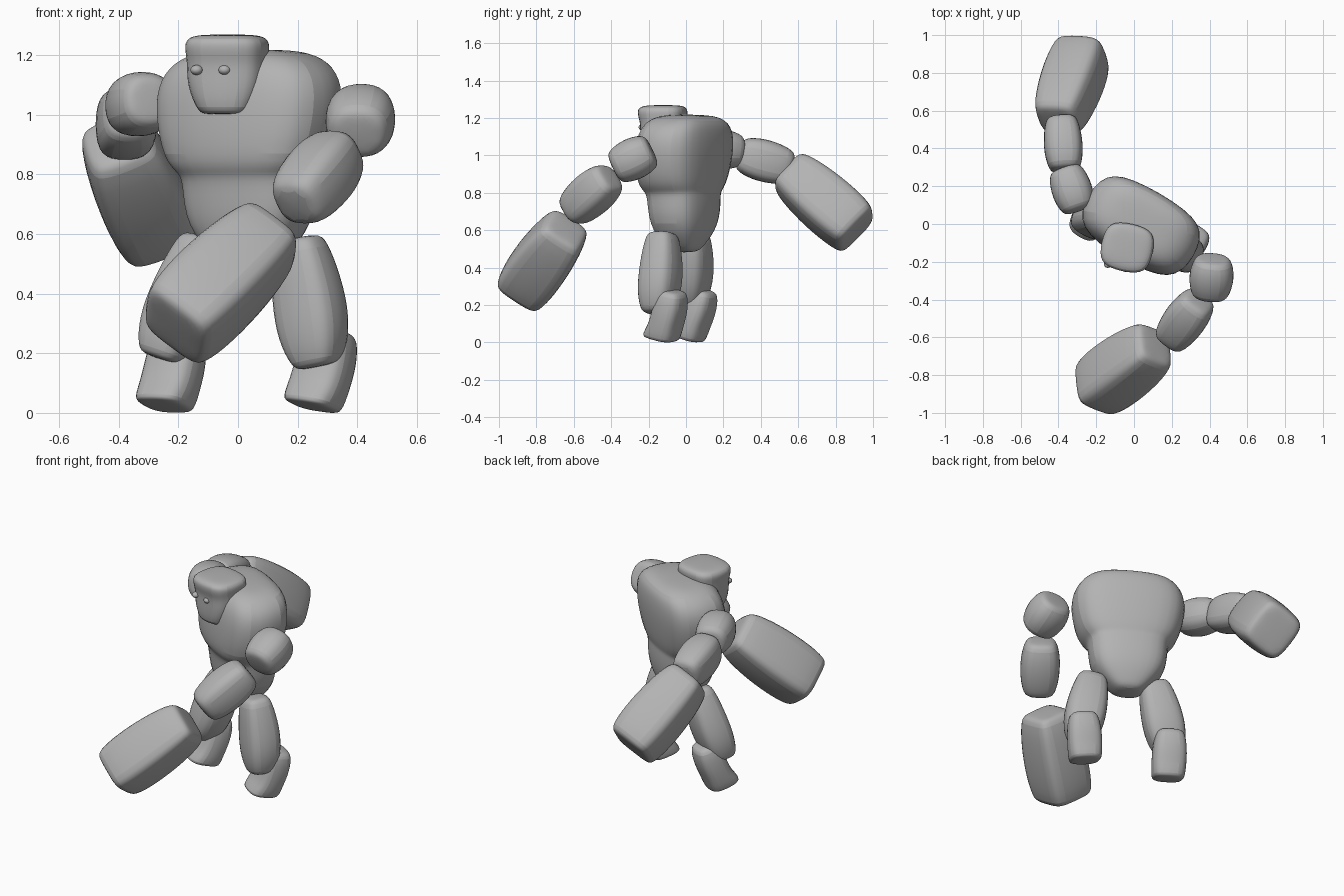
import bpy, bmesh
from mathutils import Vector

if "Cube" in bpy.data.objects:
    bpy.data.objects.remove(bpy.data.objects["Cube"])

stone = bpy.data.materials.new("grey stone")
stone.use_nodes = True
stone.diffuse_color = (0.45, 0.45, 0.45, 1)
stone.node_tree.nodes["Principled BSDF"].inputs["Base Color"].default_value = (0.45, 0.45, 0.45, 1)

BODY_FRONT = Vector((-0.5, -0.86, 0))
UP = Vector((0, 0, 1))


def finish(obj):
    obj.data.materials.append(stone)
    bpy.ops.object.select_all(action="DESELECT")
    obj.select_set(True)
    bpy.context.view_layer.objects.active = obj
    bpy.ops.object.shade_smooth_by_angle(angle=0.7)


def rock(name, start, end, half_w, half_d, front, profile, chamfer=0.6):
    """Loft chamfered rectangles along start-end; profile rows: t, width, depth, forward shift."""
    start, end = Vector(start), Vector(end)
    axis = (end - start).normalized()
    fwd = (front - axis * front.dot(axis)).normalized()
    side = axis.cross(fwd)
    k = chamfer
    outline = [(1, k), (k, 1), (-k, 1), (-1, k), (-1, -k), (-k, -1), (k, -1), (1, -k)]
    bm = bmesh.new()
    rings = []
    for t, w, d, shift in profile:
        c = start.lerp(end, t) + fwd * shift
        rings.append([bm.verts.new(c + side * u * w * half_w + fwd * v * d * half_d)
                      for u, v in outline])
    for a, b in zip(rings, rings[1:]):
        for i in range(8):
            j = (i + 1) % 8
            bm.faces.new((a[i], a[j], b[j], b[i]))
    bm.faces.new(rings[0])
    bm.faces.new(rings[-1])
    bmesh.ops.recalc_face_normals(bm, faces=bm.faces)
    mesh = bpy.data.meshes.new(name)
    bm.to_mesh(mesh)
    bm.free()
    obj = bpy.data.objects.new(name, mesh)
    bpy.context.collection.objects.link(obj)
    finish(obj)
    sub = obj.modifiers.new("rounding", "SUBSURF")
    sub.levels = sub.render_levels = 2
    return obj


BOULDER = [(0, .55, .55, 0), (.06, .85, .85, 0), (.45, 1.05, 1.05, 0), (.9, .88, .88, 0), (1, .6, .6, 0)]
FIST = [(0, .6, .6, 0), (.03, .85, .85, 0), (.35, 1.02, 1.02, 0), (.7, 1.06, 1.06, 0),
        (.97, .97, .97, 0), (1, .75, .75, 0)]
THIGH = [(0, .55, .5, 0), (.05, .8, .8, 0), (.45, 1.05, 1.02, 0), (.75, 1.03, 1.0, .01),
         (.97, .72, .75, .02), (1, .5, .5, .02)]
FOOT = [(0, .5, .5, 0), (.05, .85, .9, 0), (.4, 1, 1, 0), (.7, 1, .95, .01),
        (.96, .95, 1.15, .03), (1, .75, .9, .03)]

# Torso: broad hips, waist, overhanging chest and square shoulders
rock("torso", (0.04, -0.01, 0.48), (0.035, -0.01, 1.22), 0.3, 0.19, BODY_FRONT, [
    (0, .2, .35, 0), (.05, .37, .5, 0), (.2, .74, .8, 0), (.4, .76, .84, 0), (.44, .79, .87, .01),
    (.5, .97, 1, .015), (.72, 1.11, 1.06, 0), (.87, 1.07, 1.02, -.01), (.96, .84, .88, -.02),
    (1, .5, .5, -.02)])

# Head: narrow jaw, flat face, slight brow
face = Vector((-0.22, -0.97, 0))
rock("head", (-0.035, -0.12, 1.0), (-0.035, -0.12, 1.27), 0.135, 0.125, face, [
    (0, .55, .65, .01), (.05, .72, .85, .01), (.36, 1, .98, 0), (.62, 1, .96, 0),
    (.75, 1.02, 1.01, .005), (.86, 1.05, 1.05, .005), (.95, .98, 1, .005), (1, .7, .7, 0)])

# Eyes, half sunk in the face
side = face.cross(UP).normalized()
for name, s in (("right_eye", 1), ("left_eye", -1)):
    bpy.ops.mesh.primitive_uv_sphere_add(segments=16, ring_count=8, radius=0.021,
                                         location=Vector((-0.092, -0.222, 1.15)) + side * s * 0.048)
    eye = bpy.context.object
    eye.name = name
    eye.scale.z = 0.8
    finish(eye)

# Left arm reaching forward, fist rolled onto its edge
rock("left_upper_arm", (0.42, -0.18, 1.03), (0.40, -0.39, 0.93), .12, .115, UP, BOULDER, 0.5)
rock("left_forearm", (0.35, -0.40, 0.89), (0.185, -0.62, 0.69), .115, .115, UP, BOULDER)
rock("left_fist", (0.12, -0.635, 0.61), (-0.22, -0.885, 0.28), .15, .145,
     Vector((-0.5, 0.6, 1)), FIST, 0.75)

# Right arm swinging back
rock("right_upper_arm", (-0.29, 0.07, 1.05), (-0.37, 0.30, 1.02), .11, .11, UP, BOULDER, 0.5)
rock("right_forearm", (-0.365, 0.28, 1.01), (-0.385, 0.57, 0.93), .105, .115, UP, BOULDER)
rock("right_fist", (-0.41, 0.54, 0.92), (-0.265, 0.92, 0.595), .145, .148,
     Vector((-0.38, 0.18, 1)), FIST, 0.72)

# Legs
rock("left_thigh", (0.2, -0.125, 0.59), (0.28, -0.14, 0.155), .115, .105, BODY_FRONT, THIGH)
rock("left_foot", (0.32, -0.07, 0.28), (0.26, -0.11, 0.01), .1, .085, BODY_FRONT, FOOT)
rock("right_thigh", (-0.105, 0.045, 0.59), (-0.25, 0.03, 0.175), .115, .1, BODY_FRONT, THIGH)
rock("right_foot", (-0.19, 0.095, 0.285), (-0.235, 0.025, 0.01), .1, .085, BODY_FRONT, FOOT)
